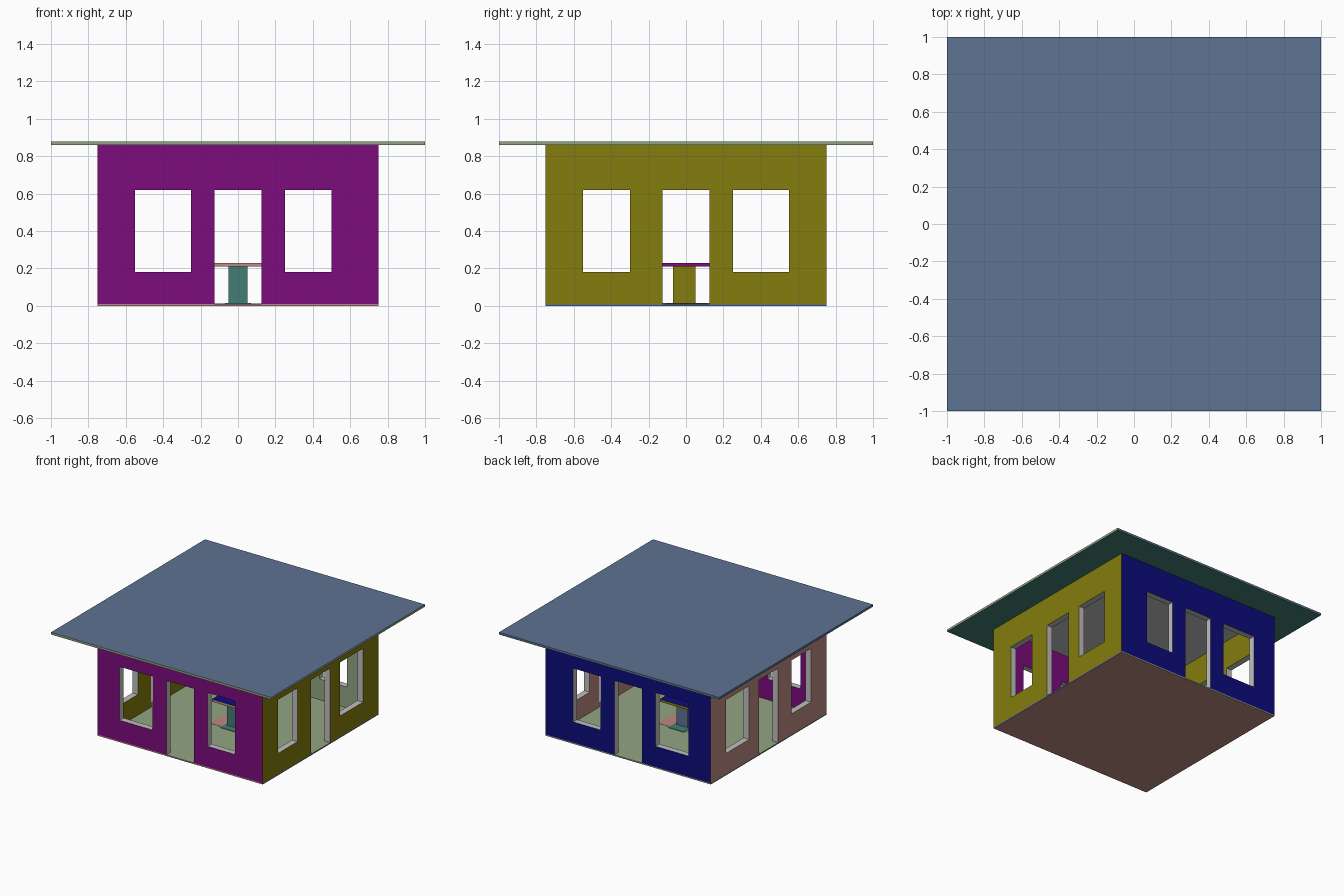
import bpy, bmesh, math
from mathutils import Matrix, Vector

cube = bpy.data.objects.get("Cube")
if cube:
    bpy.data.objects.remove(cube, do_unlink=True)


def linear(c):
    c /= 255
    return c / 12.92 if c <= 0.04045 else ((c + 0.055) / 1.055) ** 2.4


def material(name, rgb):
    m = bpy.data.materials.new(name)
    m.use_nodes = True
    col = [linear(c) for c in rgb] + [1.0]
    m.diffuse_color = col
    m.node_tree.nodes["Principled BSDF"].inputs["Base Color"].default_value = col
    return m


MATS = {name: material(name, rgb) for name, rgb in {
    "purple": (124, 12, 124), "olive": (132, 124, 14), "navy": (12, 12, 124),
    "rose": (188, 138, 130), "slate": (95, 115, 147), "sage": (147, 165, 131),
    "teal": (66, 125, 115), "silver": (192, 192, 192)}.items()}


def finish(name, bm, colour_of):
    """Write the mesh and colour each face by its normal."""
    bmesh.ops.recalc_face_normals(bm, faces=bm.faces)
    mesh = bpy.data.meshes.new(name)
    slots = []
    for f in bm.faces:
        f.normal_update()
        c = colour_of(f.normal)
        if c not in slots:
            slots.append(c)
            mesh.materials.append(MATS[c])
        f.material_index = slots.index(c)
    bm.to_mesh(mesh)
    bm.free()
    ob = bpy.data.objects.new(name, mesh)
    bpy.context.collection.objects.link(ob)
    return ob


def box(name, x, y, z, front, right, back, left, top, bottom):
    """Box between (min, max) ranges with one colour per side."""
    bm = bmesh.new()
    bmesh.ops.create_cube(bm, size=1)
    for v in bm.verts:
        v.co = [r[0] if c < 0 else r[1] for c, r in zip(v.co, (x, y, z))]

    def colour_of(n):
        axis = max(range(3), key=lambda i: abs(n[i]))
        return ((left, right), (front, back), (bottom, top))[axis][n[axis] > 0]
    return finish(name, bm, colour_of)


HALF, THICK, FLOOR, SILL, HEAD, TOP = 0.75, 0.05, 0.01, 0.18, 0.62, 0.86


def wall(name, angle, win_a, win_b, outside, inside):
    """Mitred wall with two windows and a central doorway."""
    us = [-HALF, *win_a, -0.125, 0.125, *win_b, HALF]
    zs = [FLOOR, SILL, HEAD, TOP]
    bm = bmesh.new()
    grid = [[bm.verts.new((u, -HALF, z)) for z in zs] for u in us]
    for i in range(len(us) - 1):
        for j in range(3):
            window = i in (1, 5) and j == 1
            doorway = i == 3 and j < 2
            if not (window or doorway):
                bm.faces.new((grid[i][j], grid[i + 1][j],
                              grid[i + 1][j + 1], grid[i][j + 1]))
    bmesh.ops.delete(bm, geom=[v for v in bm.verts if not v.link_faces], context='VERTS')
    # Thicken inward, then mitre the ends so the corners meet
    bmesh.ops.recalc_face_normals(bm, faces=bm.faces)
    ext = bmesh.ops.extrude_face_region(bm, geom=bm.faces[:], use_keep_orig=True)
    for v in ext["geom"]:
        if isinstance(v, bmesh.types.BMVert):
            v.co.y += THICK
            if abs(v.co.x) > HALF - 0.001:
                v.co.x -= math.copysign(THICK, v.co.x)
    bmesh.ops.recalc_face_normals(bm, faces=bm.faces)
    rot = Matrix.Rotation(angle, 4, 'Z')
    bm.transform(rot)
    out = rot @ Vector((0, -1, 0))

    def colour_of(n):
        d = n.dot(out)
        return outside if d > 0.9 else inside if d < -0.9 else "silver"
    return finish(name, bm, colour_of)


# Walls, named by the direction they face
q = math.pi / 2
wall("front_wall", 0, (-0.55, -0.25), (0.25, 0.50), "purple", "purple")
wall("right_wall", q, (-0.55, -0.30), (0.25, 0.55), "olive", "rose")
wall("back_wall", 2 * q, (-0.50, -0.25), (0.25, 0.55), "navy", "sage")
wall("left_wall", 3 * q, (-0.55, -0.25), (0.30, 0.55), "rose", "olive")

# Floor, roof slab and ceiling panel
full, wide, room = (-HALF, HALF), (-1, 1), (-HALF + THICK, HALF - THICK)
box("floor_slab", full, full, (0, FLOOR),
    "rose", "slate", "sage", "teal", "sage", "rose")
box("roof_slab", wide, wide, (TOP, TOP + 0.018),
    "sage", "sage", "slate", "slate", "slate", "teal")
box("ceiling_panel", room, room, (TOP - 0.005, TOP + 0.002), *["silver"] * 6)

# Table with a central pedestal
box("table_top", (-0.14, 0.14), (-0.14, 0.14), (0.21, 0.23),
    "rose", "purple", "olive", "teal", "navy", "silver")
box("table_pedestal", (-0.05, 0.05), (-0.07, 0.05), (FLOOR, 0.21),
    "teal", "olive", "slate", "rose", "slate", "rose")

# Thin floor mats under the table
box("wide_mat", (-0.18, 0.18), (-0.11, 0.11), (FLOOR, FLOOR + 0.002), *["rose"] * 6)
box("narrow_mat", (-0.07, 0.07), (-0.13, 0.13), (FLOOR, FLOOR + 0.004), *["teal"] * 6)
